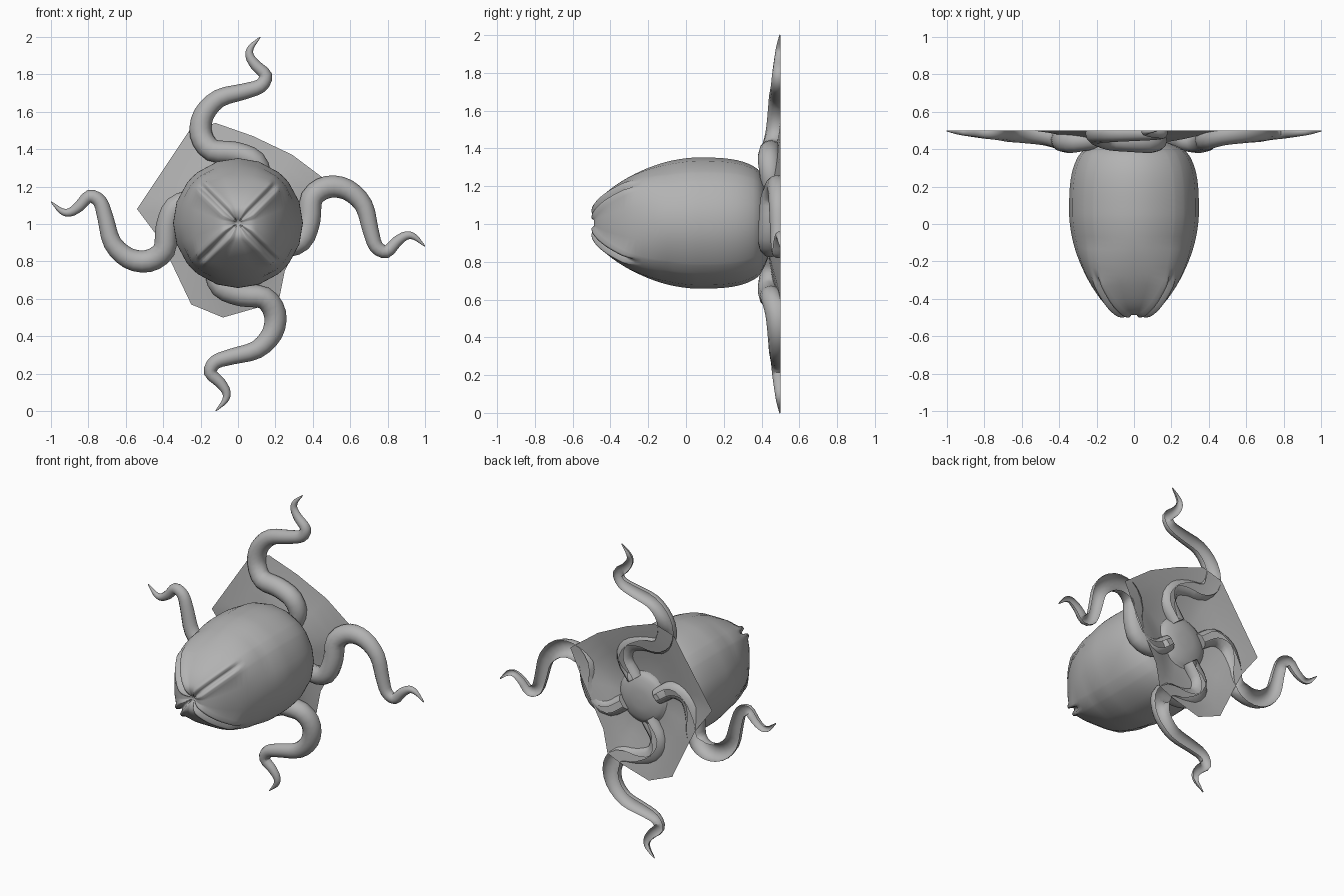
import bpy, bmesh, math
from mathutils import Vector, Matrix

if "Cube" in bpy.data.objects:
    bpy.data.objects.remove(bpy.data.objects["Cube"])

grey = bpy.data.materials.new("grey skin")
grey.diffuse_color = (0.45, 0.45, 0.45, 1)
grey.use_nodes = True
grey.node_tree.nodes["Principled BSDF"].inputs["Base Color"].default_value = grey.diffuse_color
CZ = 1.0  # height of the pod axis


def finish(bm, name, angle=60):
    bmesh.ops.recalc_face_normals(bm, faces=bm.faces)
    me = bpy.data.meshes.new(name)
    bm.to_mesh(me)
    bm.free()
    me.materials.append(grey)
    ob = bpy.data.objects.new(name, me)
    bpy.context.collection.objects.link(ob)
    bpy.ops.object.select_all(action='DESELECT')
    ob.select_set(True)
    bpy.context.view_layer.objects.active = ob
    bpy.ops.object.shade_smooth_by_angle(angle=math.radians(angle))
    return ob


def catmull(pts, n):
    """Smooth list of vectors passing through pts."""
    p = [2 * pts[0] - pts[1]] + pts + [2 * pts[-1] - pts[-2]]
    out = []
    for i in range(1, len(p) - 2):
        a, b, c, d = p[i - 1:i + 3]
        for k in range(n):
            t = k / n
            out.append(0.5 * (2 * b + (c - a) * t + (2 * a - 5 * b + 4 * c - d) * t ** 2
                              + (3 * b - a - 3 * c + d) * t ** 3))
    return out + [pts[-1]]


def skin(bm, rings, closed=True):
    for a, b in zip(rings, rings[1:]):
        n = len(a)
        for i in range(n if closed else n - 1):
            j = (i + 1) % n
            bm.faces.new((a[i], a[j], b[j], b[i]))


def clamp(v):
    return max(0.0, min(1.0, v))


# Pod: revolved egg with four petals parted by lipped diagonal seams
profile = [(.012, -.462), (.035, -.48), (.07, -.487), (.105, -.472), (.15, -.435), (.195, -.38),
           (.245, -.30), (.292, -.2), (.325, -.1), (.343, 0), (.347, .08), (.343, .2),
           (.325, .3), (.285, .38), (.22, .42), (.17, .44), (.14, .462), (.08, .48), (.012, .485)]
path = catmull([Vector((r, y, 0)) for r, y in profile], 3)
bm = bmesh.new()
rings = []
for k, p in enumerate(path):
    r, y = p.x, p.y
    tan = (path[min(k + 1, len(path) - 1)] - path[max(k - 1, 0)]).normalized()
    nr, ny = tan.y, -tan.x                       # outward normal in (radius, y)
    lip = clamp((-.285 - y) / .03) * clamp(r / .06)
    square = .13 * clamp((-.1 - y) / .2)
    half = []                                    # (angle from seam, bulge)
    for d, f, h in ((0, 0, -.018), (.009, .15, -.012), (.017, .3, .012),
                    (.028, .45, .013), (.043, .65, 0)):
        half.append((min(math.asin(min(1, d / r)), f * math.pi / 4), h))
    half.append(((half[-1][0] + math.pi / 4) / 2, 0))
    quad = half + [(math.pi / 4, 0)] + [(math.pi / 2 - a, h) for a, h in half[:0:-1]]
    ring = []
    for q in range(4):
        for a, h in quad:
            th = math.pi / 4 + q * math.pi / 2 + a
            rr = r * (1 + square * math.cos(2 * a) ** 2) + nr * h * lip
            ring.append(bm.verts.new((rr * math.cos(th), y + ny * h * lip,
                                      CZ + .005 + rr * math.sin(th))))
    rings.append(ring)
skin(bm, rings)
bm.faces.new(rings[0])
bm.faces.new(rings[-1])
finish(bm, "pod", 75)

# Roots: one winding tapered tube cut off by the ground plane, repeated four times
# (x, z above axis, centre y, radius)
root = [(.05, .12, .455, .05), (.12, .23, .45, .055), (.09, .335, .44, .06), (-.016, .38, .445, .06),
        (-.14, .395, .455, .06), (-.198, .48, .48, .06), (-.183, .585, .488, .056),
        (-.1, .672, .488, .049), (.03, .708, .488, .043), (.12, .738, .488, .038),
        (.148, .795, .49, .034), (.095, .848, .492, .029), (.062, .9, .494, .023),
        (.07, .945, .495, .016), (.12, 1.0, .497, .003)]
SIDES = 12
pts = catmull([Vector((x, y, z)) for x, z, y, r in root], 3)
rad = [v.x for v in catmull([Vector((r, 0, 0)) for x, z, y, r in root], 3)]
for q, side in enumerate(("top", "left", "bottom", "right")):
    bm = bmesh.new()
    rings = []
    for k, p in enumerate(pts):
        t = pts[min(k + 1, len(pts) - 1)] - pts[max(k - 1, 0)]
        t.y = 0
        t.normalize()
        s = Vector((t.z, 0, -t.x))
        rings.append([bm.verts.new(p + rad[k] * (s * math.cos(a) + Vector((0, math.sin(a), 0))))
                      for a in (2 * math.pi * i / SIDES for i in range(SIDES))])
    skin(bm, rings)
    bm.faces.new(rings[0])
    bm.faces.new(rings[-1])
    bmesh.ops.bisect_plane(bm, geom=bm.verts[:] + bm.edges[:] + bm.faces[:], dist=1e-5,
                           plane_co=(0, .5, 0), plane_no=(0, 1, 0), clear_outer=True)
    bmesh.ops.transform(bm, verts=bm.verts,
                        matrix=Matrix.Translation((0, 0, CZ)) @ Matrix.Rotation(-q * math.pi / 2, 4, 'Y'))
    finish(bm, side + "_root")

# Ground sheet: thin irregular patch, hollowed up towards the pod
edge = [(-.26, .50), (-.12, .54), (.08, .47), (.29, .37), (.49, .22), (.40, .03), (.25, -.25),
        (.22, -.40), (.13, -.44), (-.08, -.50), (-.25, -.43), (-.35, -.22), (-.42, -.08),
        (-.54, .08), (-.48, .17)]
bm = bmesh.new()
rings = []
for f, y in ((1, .5), (.85, .488), (.7, .472), (.55, .455), (.4, .442), (.25, .435)):
    rings.append([bm.verts.new((x * f, y, CZ + z * f)) for x, z in edge])
skin(bm, rings)
finish(bm, "ground_sheet")
